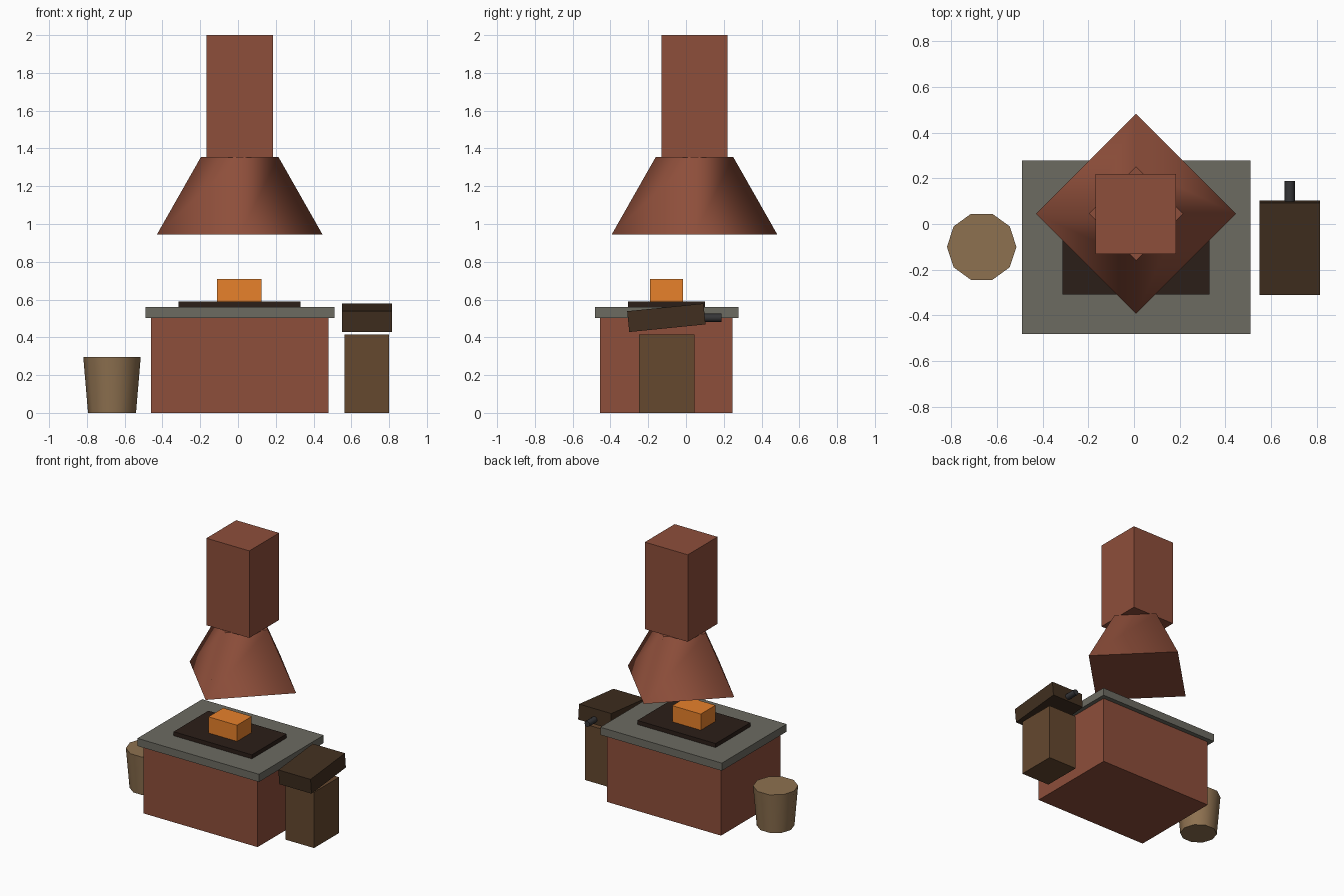
import bpy, bmesh
from math import pi, sin, cos
from mathutils import Vector, Matrix

if "Cube" in bpy.data.objects:
    bpy.data.objects.remove(bpy.data.objects["Cube"])


def material(name, rgb):
    m = bpy.data.materials.new(name)
    m.diffuse_color = (*rgb, 1)
    m.use_nodes = True
    m.node_tree.nodes["Principled BSDF"].inputs["Base Color"].default_value = m.diffuse_color
    return m


BRICK = material("brick", (0.27, 0.077, 0.043))
STONE = material("stone", (0.15, 0.145, 0.12))
CHAR = material("charcoal", (0.024, 0.013, 0.009))
EMBER = material("ember", (0.80, 0.22, 0.024))
WOOD = material("wood", (0.13, 0.065, 0.028))
LEATHER = material("leather", (0.052, 0.028, 0.014))
PALE = material("bucket_wood", (0.27, 0.165, 0.08))
IRON = material("iron", (0.035, 0.035, 0.038))


def finish(name, bm, mat):
    bmesh.ops.recalc_face_normals(bm, faces=bm.faces)
    me = bpy.data.meshes.new(name)
    bm.to_mesh(me)
    bm.free()
    me.materials.append(mat)
    ob = bpy.data.objects.new(name, me)
    bpy.context.collection.objects.link(ob)
    return ob


def box(name, lo, hi, mat, tilt=0.0):
    """Box between two corners, optionally tilted about x through its centre."""
    lo, hi = Vector(lo), Vector(hi)
    bm = bmesh.new()
    bmesh.ops.create_cube(bm, size=1, matrix=Matrix.Diagonal((*(hi - lo), 1)))
    ob = finish(name, bm, mat)
    ob.location = (lo + hi) / 2
    ob.rotation_euler.x = tilt
    return ob


def frustum(name, sides, r_low, r_high, height, base, mat):
    """Capped tapered prism with smooth sides and flat ends, first corner on +x."""
    bm = bmesh.new()
    rings = [[bm.verts.new((r * cos(2 * pi * i / sides), r * sin(2 * pi * i / sides), z))
              for i in range(sides)] for r, z in ((r_low, 0), (r_high, height))]
    for ring in rings:
        bm.faces.new(ring)
    for i in range(sides):
        j = (i + 1) % sides
        f = bm.faces.new((rings[0][i], rings[0][j], rings[1][j], rings[1][i]))
        f.smooth = True
    ob = finish(name, bm, mat)
    ob.location = base
    return ob


# Forge body with stone top, coal bed and glowing ember
box("forge_base", (-0.46, -0.455, 0), (0.48, 0.245, 0.505), BRICK)
box("stone_top", (-0.49, -0.482, 0.503), (0.51, 0.279, 0.56), STONE)
box("coal_bed", (-0.314, -0.308, 0.555), (0.33, 0.10, 0.59), CHAR)
box("embers", (-0.11, -0.19, 0.585), (0.125, -0.017, 0.71), EMBER)

# Four-sided hood turned corner-on, and chimney
frustum("hood", 4, 0.438, 0.205, 0.41, (0.009, 0.045, 0.945), BRICK)
box("chimney", (-0.168, -0.131, 1.353), (0.185, 0.219, 2.0), BRICK)

# Bucket
frustum("bucket", 10, 0.127, 0.152, 0.295, (-0.667, -0.10, 0), PALE)

# Bellows on its stand, with nozzle
box("bellows_stand", (0.565, -0.249, 0), (0.80, 0.044, 0.415), WOOD)
box("bellows", (0.55, -0.307, 0.448), (0.815, 0.099, 0.559), LEATHER, 0.1)
nozzle = frustum("nozzle", 8, 0.022, 0.022, 0.12, (0.682, 0.188, 0.503), IRON)
nozzle.rotation_euler.x = pi / 2
